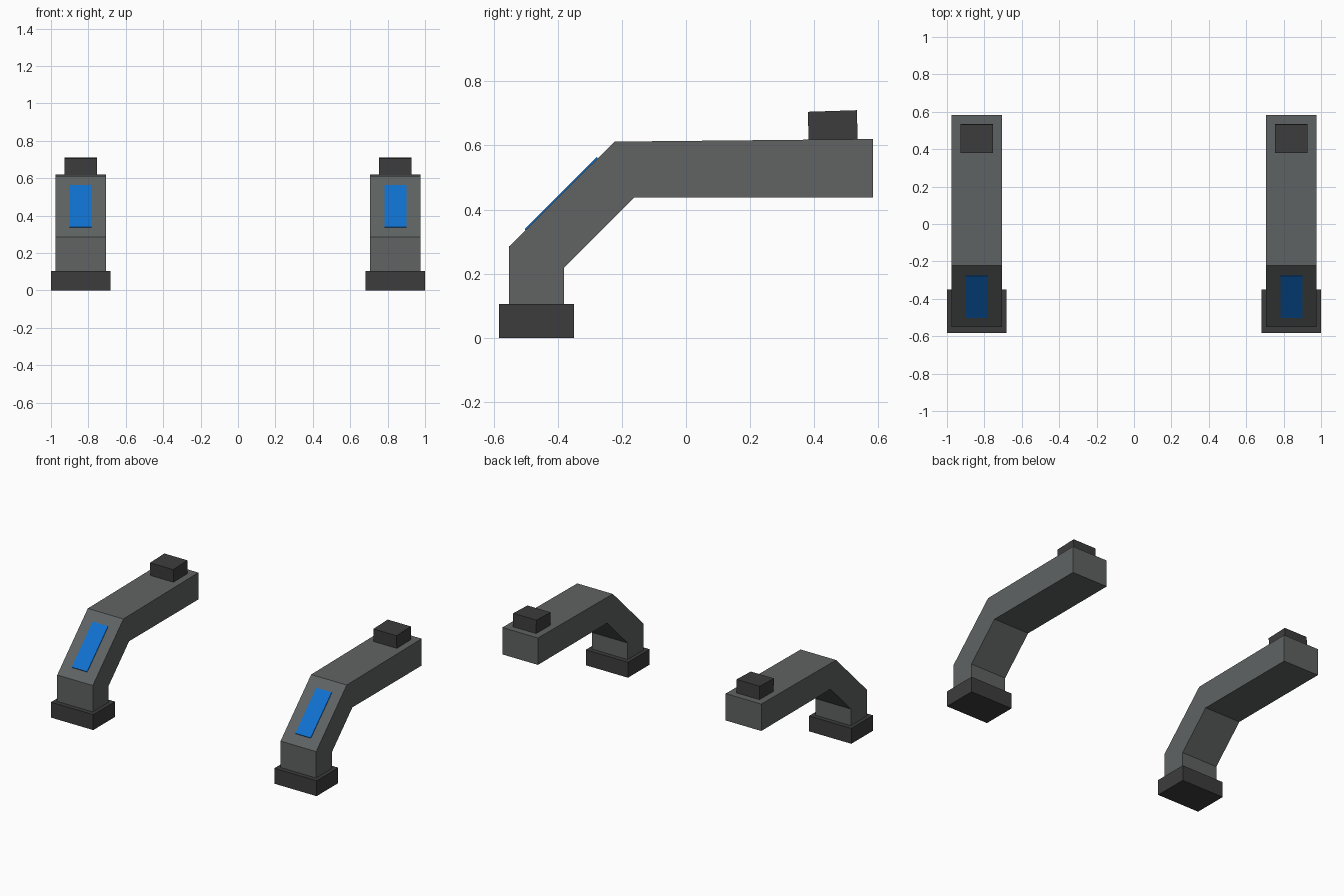
import bpy
import bmesh

if "Cube" in bpy.data.objects:
    bpy.data.objects.remove(bpy.data.objects["Cube"])


def material(name, rgb):
    m = bpy.data.materials.new(name)
    m.diffuse_color = (*rgb, 1)
    m.use_nodes = True
    m.node_tree.nodes["Principled BSDF"].inputs["Base Color"].default_value = m.diffuse_color
    return m


GREY = material("mid_grey", (0.115, 0.125, 0.124))
DARK = material("dark_grey", (0.047, 0.046, 0.046))
BLUE = material("blue", (0.005, 0.165, 0.63))


def prism(name, profile, x0, x1, mat):
    """Extrude a (y, z) side profile from x0 to x1."""
    bm = bmesh.new()
    face = bm.faces.new([bm.verts.new((x0, y, z)) for y, z in profile])
    ext = bmesh.ops.extrude_face_region(bm, geom=[face])
    moved = [g for g in ext["geom"] if isinstance(g, bmesh.types.BMVert)]
    bmesh.ops.translate(bm, vec=(x1 - x0, 0, 0), verts=moved)
    bmesh.ops.recalc_face_normals(bm, faces=bm.faces)
    mesh = bpy.data.meshes.new(name)
    bm.to_mesh(mesh)
    bm.free()
    mesh.materials.append(mat)
    obj = bpy.data.objects.new(name, mesh)
    bpy.context.collection.objects.link(obj)


# Side profiles as (y, z)
FOOT = [(-0.583, 0), (-0.35, 0), (-0.35, 0.105), (-0.583, 0.105)]
ARM = [(-0.552, 0.105), (-0.552, 0.285), (-0.223, 0.612), (0.583, 0.62),
       (0.583, 0.437), (-0.162, 0.437), (-0.381, 0.218), (-0.381, 0.105)]
BLOCK = [(0.383, 0.61), (0.536, 0.612), (0.533, 0.71), (0.38, 0.705)]
PANEL = [(-0.5, 0.334), (-0.503, 0.34), (-0.278, 0.564), (-0.275, 0.558)]

# Two mirrored bent arms, each with a foot, an end block and a blue panel
for side, s in (("left", -1), ("right", 1)):
    prism(f"{side}_foot", FOOT, s * 0.682, s * 1.0, DARK)
    prism(f"{side}_bent_arm", ARM, s * 0.707, s * 0.975, GREY)
    prism(f"{side}_end_block", BLOCK, s * 0.754, s * 0.928, DARK)
    prism(f"{side}_slope_panel", PANEL, s * 0.784, s * 0.9, BLUE)
